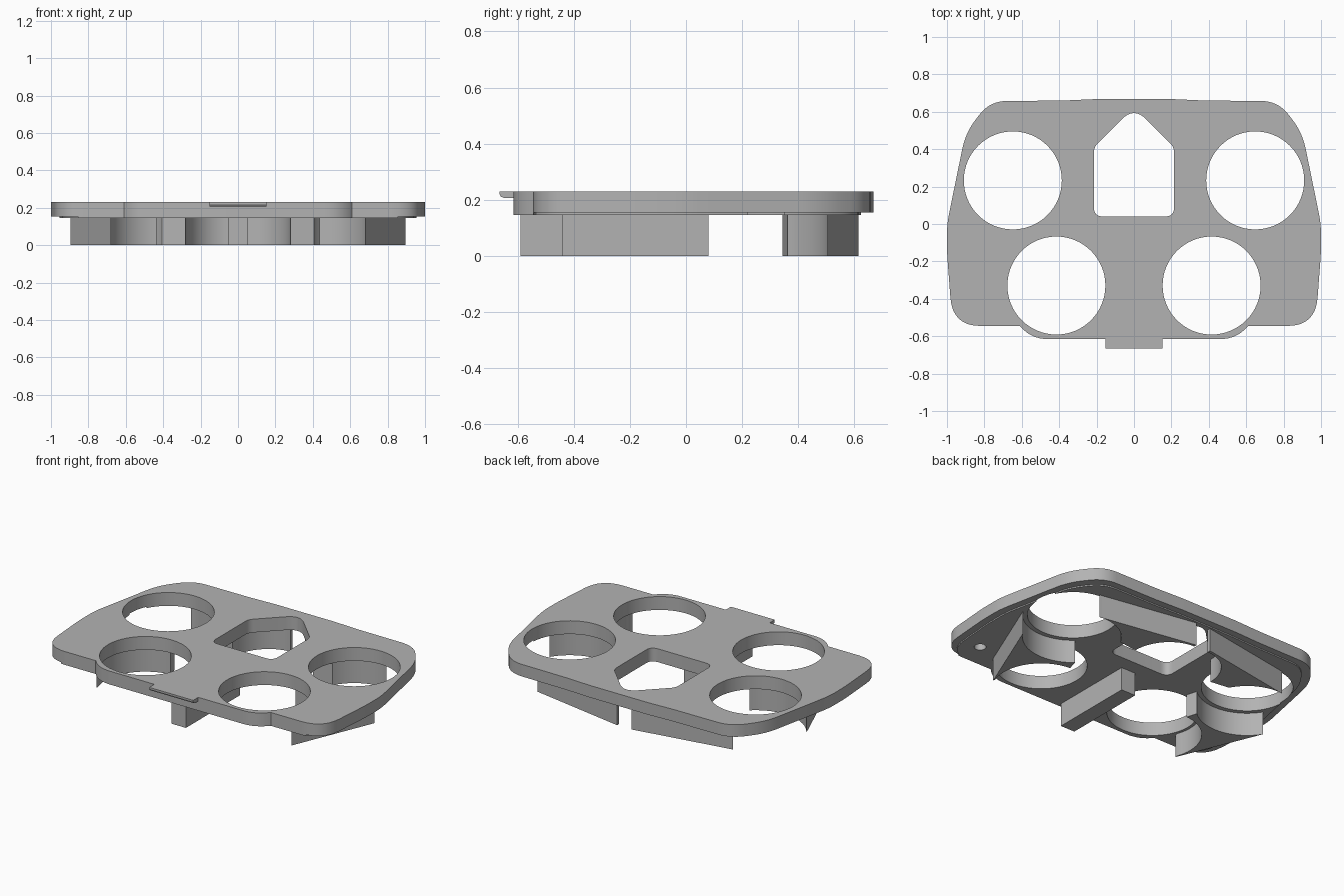
import bpy, bmesh, math
from mathutils import Vector

cube = bpy.data.objects.get("Cube")
if cube:
    bpy.data.objects.remove(cube, do_unlink=True)

grey = bpy.data.materials.new("plain_grey")
grey.use_nodes = True
grey.diffuse_color = (0.45, 0.45, 0.45, 1)
grey.node_tree.nodes["Principled BSDF"].inputs["Base Color"].default_value = grey.diffuse_color

Z_BOTTOM, Z_LIP, Z_TOP = 0.146, 0.154, 0.23
RADIUS = 0.262
BACK_HOLE, FRONT_HOLE = (0.648, 0.233), (0.415, -0.329)


def rounded(corners, steps=8):
    """Closed outline from (x, y, cut) corners, each softened by a curve."""
    pts = []
    for i, (x, y, cut) in enumerate(corners):
        p = Vector((x, y))
        if not cut:
            pts.append((x, y))
            continue
        a = p + (Vector(corners[i - 1][:2]) - p).normalized() * cut
        b = p + (Vector(corners[(i + 1) % len(corners)][:2]) - p).normalized() * cut
        for k in range(steps + 1):
            t = k / steps
            pts.append(tuple(a * (1 - t) ** 2 + p * 2 * t * (1 - t) + b * t * t))
    return pts


def arc(center, rx, ry, start, end, steps=20):
    angles = [math.radians(start + (end - start) * k / steps) for k in range(steps + 1)]
    return [(center[0] + rx * math.cos(a), center[1] + ry * math.sin(a)) for a in angles]


def mirrored(pts):
    return [(-x, y) for x, y in reversed(pts)]


def prism(name, pts, z0, z1):
    bm = bmesh.new()
    face = bm.faces.new([bm.verts.new((x, y, z0)) for x, y in pts])
    top = bmesh.ops.extrude_face_region(bm, geom=[face])["geom"]
    bmesh.ops.translate(bm, vec=(0, 0, z1 - z0),
                        verts=[v for v in top if isinstance(v, bmesh.types.BMVert)])
    bmesh.ops.recalc_face_normals(bm, faces=bm.faces)
    mesh = bpy.data.meshes.new(name)
    bm.to_mesh(mesh)
    bm.free()
    mesh.materials.append(grey)
    obj = bpy.data.objects.new(name, mesh)
    bpy.context.collection.objects.link(obj)
    return obj


def activate(obj):
    bpy.ops.object.select_all(action="DESELECT")
    obj.select_set(True)
    bpy.context.view_layer.objects.active = obj


def smooth(obj):
    activate(obj)
    bpy.ops.object.shade_smooth_by_angle(angle=math.radians(25))


def cut(obj, pts, z0=0.0, z1=0.4):
    cutter = prism("cutter", pts, z0, z1)
    cutter.hide_render = True
    mod = obj.modifiers.new("cut", "BOOLEAN")
    mod.operation, mod.solver, mod.object = "DIFFERENCE", "EXACT", cutter
    activate(obj)
    bpy.ops.object.modifier_apply(modifier=mod.name)
    bpy.data.objects.remove(cutter, do_unlink=True)


# Plate outline: right half from back to front, then mirrored
half = [(0.2, 0.668, 0), (0.38, 0.66, 0), (0.77, 0.657, 0.09), (0.9, 0.49, 0.09),
        (1, 0.0, 0.06), (1, -0.15, 0.05), (0.97, -0.545, 0.15),
        (0.61, -0.545, 0), (0.55, -0.615, 0.088)]
outline = rounded(half + [(-x, y, c) for x, y, c in reversed(half)])
inset = [(x * 0.955 if y > -0.54 else x, y * 0.935 if y > 0 else y) for x, y in outline]

# Pentagon window
side = [(0.215, 0.41, 0.03), (0.215, 0.04, 0.05)]
window = rounded([(0, 0.625, 0.09)] + side + [(-x, y, c) for x, y, c in reversed(side)])

plate = prism("plate", outline, Z_LIP, Z_TOP)
underside = prism("plate_underside", inset, Z_BOTTOM, Z_LIP)
for part in (plate, underside):
    cut(part, window)
    for cx, cy in (BACK_HOLE, FRONT_HOLE):
        for s in (1, -1):
            cut(part, arc((s * cx, cy), RADIUS, RADIUS, 0, 354.375, 63))
    # Small blind sockets below the front corners
    for s in (1, -1):
        cut(part, arc((s * 0.82, -0.39), 0.034, 0.034, 0, 345, 23), 0.1, 0.19)
    smooth(part)

# Pillars between the round holes, and behind the pentagon window
side_pillar = ([(0.895, 0.08), (0.68, -0.44)]
               + arc(FRONT_HOLE, 0.28, 0.28, -20, 86)
               + arc(BACK_HOLE, 0.29, 0.29, -132, -34))
back_pillar = ([(0.05, 0.615), (0.68, 0.505)]
               + arc(BACK_HOLE, 0.275, 0.275, 86, 152)
               + arc((0.05, 0.345), 0.23, 0.25, 0, 90))
for name, pts in (("side_pillar", side_pillar), ("back_pillar", back_pillar)):
    smooth(prism(name + "_left", pts, 0, Z_BOTTOM))
    smooth(prism(name + "_right", mirrored(pts), 0, Z_BOTTOM))

# Straight centre rib
prism("centre_rib", [(-0.05, -0.59), (0.05, -0.59), (0.05, -0.05), (-0.05, -0.05)], 0, Z_BOTTOM)

# Front tab: side profile (y, z) swept along x
tab = prism("front_tab", [(-0.615, 0.23), (-0.665, 0.23), (-0.665, 0.221),
                          (-0.66, 0.211), (-0.648, 0.206), (-0.615, 0.206)], -0.153, 0.153)
for v in tab.data.vertices:
    v.co = (v.co.z, v.co.x, v.co.y)
